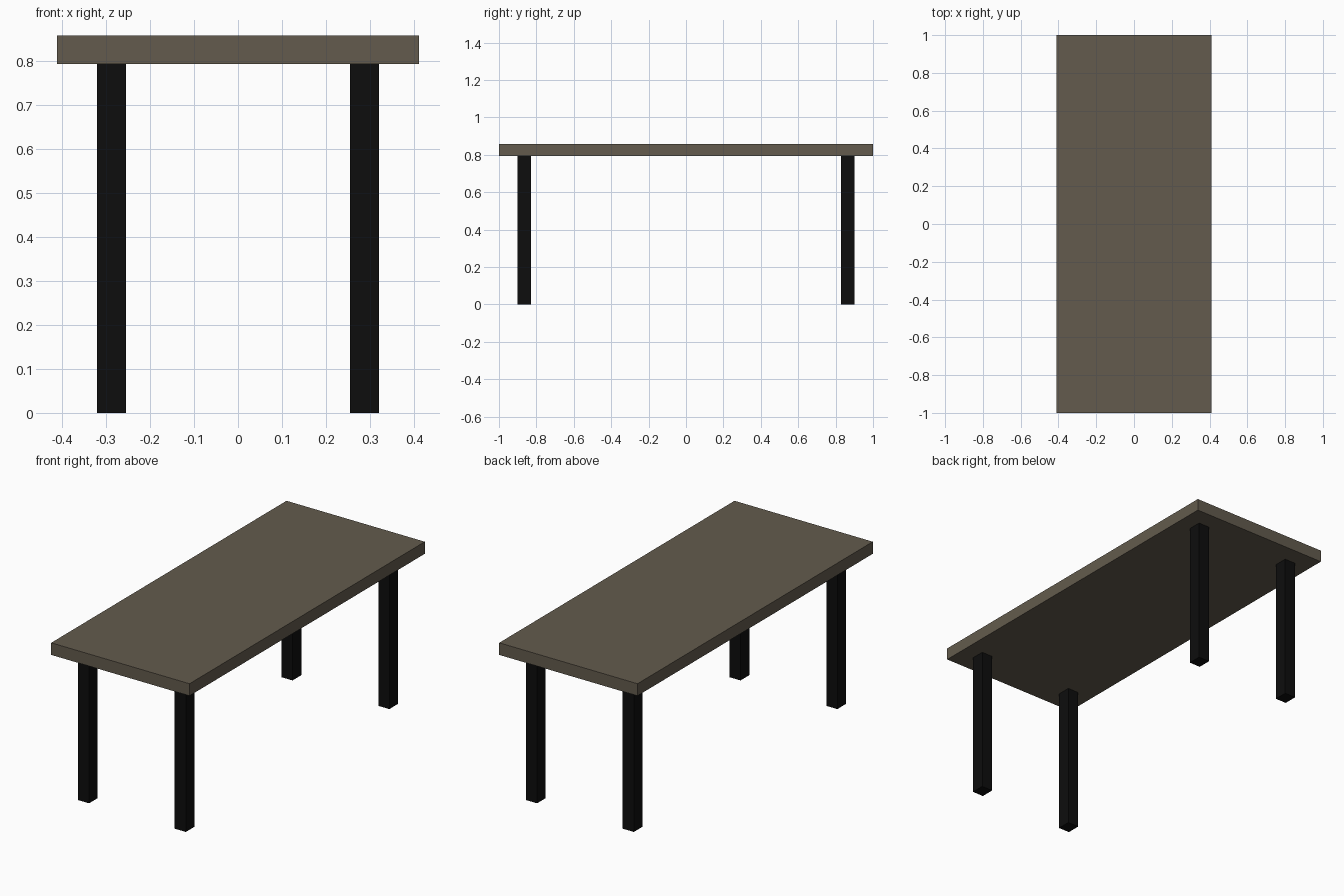
import bpy

if "Cube" in bpy.data.objects:
    bpy.data.objects.remove(bpy.data.objects["Cube"])


def material(name, color):
    mat = bpy.data.materials.new(name)
    mat.diffuse_color = (*color, 1)
    mat.use_nodes = True
    mat.node_tree.nodes["Principled BSDF"].inputs["Base Color"].default_value = mat.diffuse_color
    return mat


def box(name, size, center, mat):
    bpy.ops.mesh.primitive_cube_add(size=1, location=center)
    obj = bpy.context.object
    obj.name = name
    obj.scale = size
    bpy.ops.object.transform_apply(location=False, rotation=False, scale=True)
    obj.data.materials.append(mat)
    return obj


wood = material("brown_wood", (0.125, 0.105, 0.075))
black = material("black_paint", (0.004, 0.004, 0.004))

HEIGHT, THICKNESS = 0.859, 0.065
LEG_HEIGHT = HEIGHT - THICKNESS

# Table top slab
box("table_top", (0.823, 2.0, THICKNESS), (0, 0, HEIGHT - THICKNESS / 2), wood)

# Four straight legs, inset from the corners
for y_name, y in (("front", -0.865), ("back", 0.865)):
    for x_name, x in (("left", -0.288), ("right", 0.288)):
        box(f"{y_name}_{x_name}_leg", (0.066, 0.074, LEG_HEIGHT),
            (x, y, LEG_HEIGHT / 2), black)
